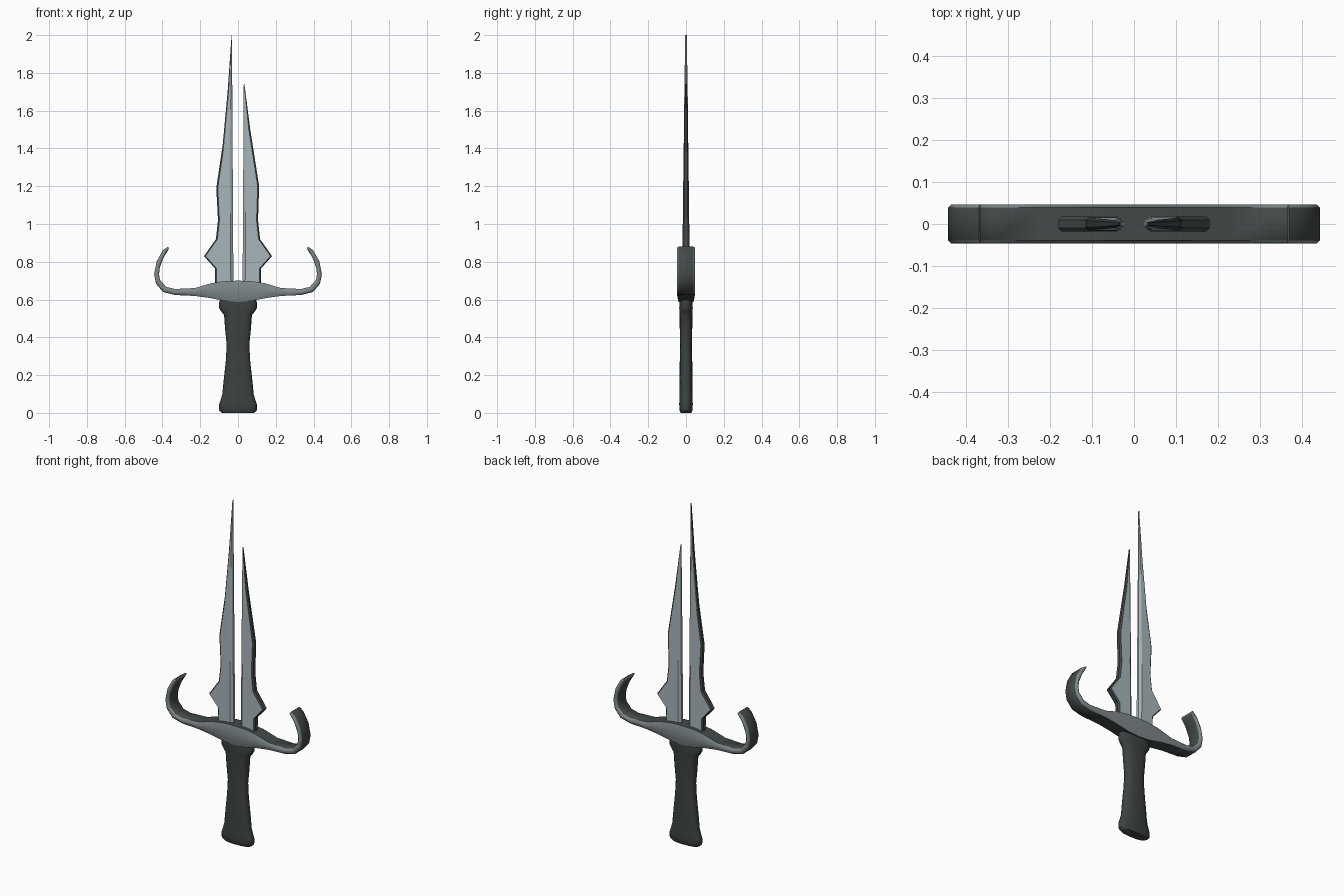
import bpy, bmesh, math

if "Cube" in bpy.data.objects:
    bpy.data.objects.remove(bpy.data.objects["Cube"])


def material(name, rgb):
    m = bpy.data.materials.new(name)
    m.diffuse_color = (*rgb, 1)
    m.use_nodes = True
    m.node_tree.nodes["Principled BSDF"].inputs["Base Color"].default_value = m.diffuse_color
    return m


BLADE = material("pale steel", (0.39, 0.46, 0.49))
STEEL = material("mid steel", (0.21, 0.245, 0.255))
DARK = material("dark iron", (0.055, 0.067, 0.065))
GRIP = material("grip charcoal", (0.045, 0.055, 0.053))


def loft(name, rings, mats, rule=None, angle=35):
    """Skin a list of closed rings, cap both ends, colour by rule(face)."""
    bm = bmesh.new()
    loops = [[bm.verts.new(p) for p in r] for r in rings]
    n = len(loops[0])
    for a, b in zip(loops, loops[1:]):
        for k in range(n):
            f = bm.faces.new((a[k], a[(k + 1) % n], b[(k + 1) % n], b[k]))
            f.material_index = rule(k) if rule else 0
    bm.faces.new(loops[0])
    bm.faces.new(loops[-1])
    bmesh.ops.recalc_face_normals(bm, faces=bm.faces[:])
    me = bpy.data.meshes.new(name)
    bm.to_mesh(me)
    bm.free()
    for m in mats:
        me.materials.append(m)
    ob = bpy.data.objects.new(name, me)
    bpy.context.collection.objects.link(ob)
    bpy.ops.object.select_all(action='DESELECT')
    ob.select_set(True)
    bpy.context.view_layer.objects.active = ob
    bpy.ops.object.shade_smooth_by_angle(angle=math.radians(angle))
    return ob


# Twin blades: straight inner edge, shaped outer edge with a barb
def blade(name, side, profile):
    rings = []
    for z, xo, t in profile:
        xi = 0.024 + 0.008 * max(0, (z - 0.65) / 1.35)
        w = xo - xi
        bi, bo = min(0.014, 0.3 * w), min(0.008, 0.3 * w)
        half = [(xi, 0.4 * t), (xi + bi, t), (xo - bo, t), (xo, 0.55 * t)]
        sec = half + [(x, -y) for x, y in reversed(half)]
        rings.append([(side * x, y, z) for x, y in sec])
    # faces 2, 3 and 4 form the dark ground outer edge
    loft(name, rings, [BLADE, DARK], lambda k: 1 if k in (2, 3, 4) else 0, 20)


base = [(0.64, 0.12, 0.018), (0.765, 0.122, 0.018), (0.83, 0.18, 0.018),
        (0.92, 0.117, 0.018), (1.02, 0.106, 0.017)]
blade("long_blade", -1, base + [(1.19, 0.115, 0.015), (1.42, 0.081, 0.012),
                                (1.70, 0.055, 0.009), (2.0, 0.034, 0.004)])
blade("short_blade", 1, base + [(1.20, 0.112, 0.015), (1.50, 0.065, 0.010),
                                (1.74, 0.034, 0.004)])

# Cross guard: outer (lower) and inner (upper) outline pairs, mirrored in x
half_guard = [((0.37, 0.88), (0.366, 0.868)), ((0.397, 0.862), (0.395, 0.82)),
              ((0.43, 0.804), (0.414, 0.77)), ((0.444, 0.735), (0.418, 0.735)),
              ((0.434, 0.683), (0.413, 0.704)), ((0.397, 0.64), (0.38, 0.667)),
              ((0.333, 0.624), (0.333, 0.656)), ((0.228, 0.619), (0.228, 0.661)),
              ((0.148, 0.608), (0.140, 0.687)), ((0.07, 0.592), (0.07, 0.698))]
stations = ([((-o[0], o[1]), (-i[0], i[1])) for o, i in half_guard]
            + [((0, 0.587), (0, 0.70))] + half_guard[::-1])
rings = []
for o, i in stations:
    sec = [(0, -0.039), (0.3, -0.047), (0.7, -0.047), (1, -0.039),
           (1, 0.039), (0.7, 0.047), (0.3, 0.047), (0, 0.039)]
    rings.append([(o[0] + (i[0] - o[0]) * t, y, o[1] + (i[1] - o[1]) * t)
                  for t, y in sec])
loft("cross_guard", rings, [STEEL, DARK], lambda k: 1 if k in (3, 7) else 0, 50)

# Flattened grip with flared pommel and collar
grip = [(0.0, 0.085, 0.028), (0.012, 0.10, 0.034), (0.045, 0.10, 0.036),
        (0.075, 0.090, 0.035), (0.10, 0.083, 0.034), (0.19, 0.074, 0.034),
        (0.28, 0.064, 0.033), (0.36, 0.060, 0.031), (0.44, 0.068, 0.033),
        (0.52, 0.074, 0.034), (0.535, 0.088, 0.034), (0.555, 0.10, 0.036),
        (0.585, 0.10, 0.034), (0.62, 0.088, 0.034)]


def rounded(z, a, b, n=20):
    pts = []
    for k in range(n):
        c, s = math.cos(2 * math.pi * k / n), math.sin(2 * math.pi * k / n)
        pts.append((a * math.copysign(abs(c) ** 0.8, c),
                    b * math.copysign(abs(s) ** 0.8, s), z))
    return pts


loft("grip", [rounded(*g) for g in grip], [GRIP], None, 45)
